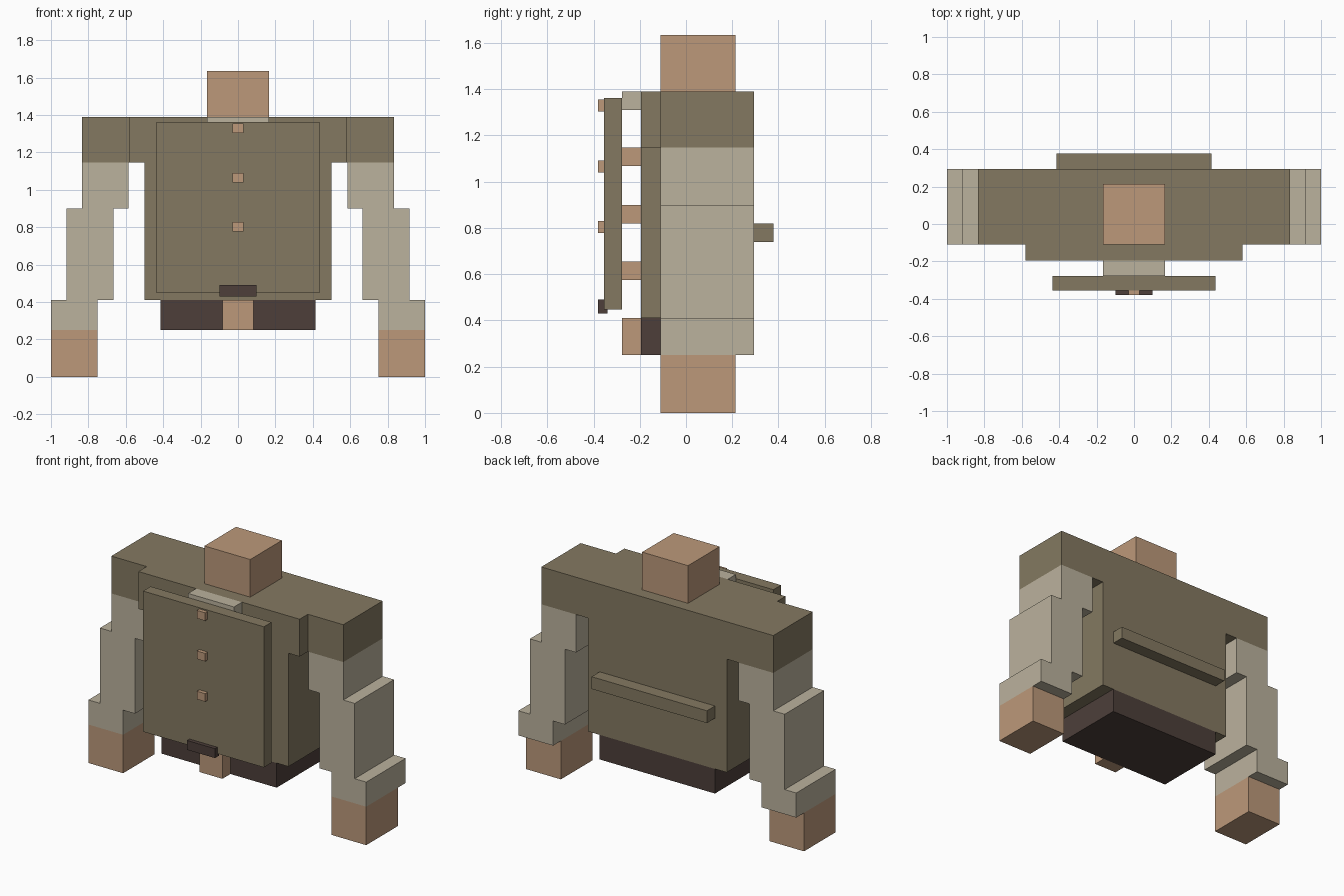
import bpy
import bmesh
from mathutils import Vector

default_cube = bpy.data.objects.get("Cube")
if default_cube:
    bpy.data.objects.remove(default_cube, do_unlink=True)


def material(name, rgb):
    linear = [((c / 255 + 0.055) / 1.055) ** 2.4 for c in rgb] + [1.0]
    mat = bpy.data.materials.new(name)
    mat.use_nodes = True
    mat.diffuse_color = linear
    mat.node_tree.nodes["Principled BSDF"].inputs["Base Color"].default_value = linear
    return mat


olive = material("olive coat", (132, 121, 97))
cream = material("cream cloth", (187, 178, 157))
tan = material("tan skin", (188, 153, 122))
brown = material("dark brown", (77, 63, 58))


def box(name, mat, x, y, z):
    """Box from (low, high) ranges on each axis."""
    low, high = (Vector(corner) for corner in zip(x, y, z))
    mesh = bpy.data.meshes.new(name)
    bm = bmesh.new()
    bmesh.ops.create_cube(bm, size=1)
    for v in bm.verts:
        v.co = (low + high) / 2 + v.co * (high - low)
    bm.to_mesh(mesh)
    bm.free()
    mesh.materials.append(mat)
    obj = bpy.data.objects.new(name, mesh)
    bpy.context.collection.objects.link(obj)
    return obj


def centred(name, mat, half_width, y, z):
    return box(name, mat, (-half_width, half_width), y, z)


# Depth ranges shared by several parts
BODY = (-0.195, 0.295)
ARM = (-0.11, 0.295)
SKIN = (-0.11, 0.215)
GAP = (-0.277, -0.195)

# Body
centred("head", tan, 0.165, SKIN, (1.39, 1.635))
centred("chest", olive, 0.58, BODY, (1.147, 1.39))
centred("torso", olive, 0.5, BODY, (0.41, 1.147))
centred("trousers", brown, 0.415, BODY, (0.25, 0.41))
centred("back_belt", olive, 0.415, (0.295, 0.378), (0.74, 0.82))

# Coat front, with collar and strips behind it
centred("coat_front", olive, 0.435, (-0.355, -0.277), (0.448, 1.363))
centred("collar", cream, 0.165, GAP, (1.31, 1.39))
for i, top in enumerate((1.147, 0.9, 0.655)):
    centred(f"coat_strip_{i + 1}", tan, 0.082, GAP, (top - 0.08, top))
centred("lower_strip", tan, 0.082, GAP, (0.25, 0.41))

# Buttons and buckle
for i, z in enumerate((1.329, 1.065, 0.803)):
    centred(f"button_{i + 1}", tan, 0.03, (-0.38, -0.355), (z - 0.026, z + 0.026))
centred("buckle", brown, 0.1, (-0.38, -0.34), (0.429, 0.49))

# Stepped arms, one per side
arm_parts = (
    ("shoulder", olive, (0.58, 0.835), ARM, (1.147, 1.39)),
    ("upper_sleeve", cream, (0.585, 0.835), ARM, (0.9, 1.147)),
    ("middle_sleeve", cream, (0.665, 0.917), ARM, (0.41, 0.9)),
    ("cuff", cream, (0.75, 1.0), ARM, (0.25, 0.41)),
    ("hand", tan, (0.75, 1.0), SKIN, (0.0, 0.25)),
)
for name, mat, (inner, outer), y, z in arm_parts:
    box("left_" + name, mat, (inner, outer), y, z)
    box("right_" + name, mat, (-outer, -inner), y, z)
